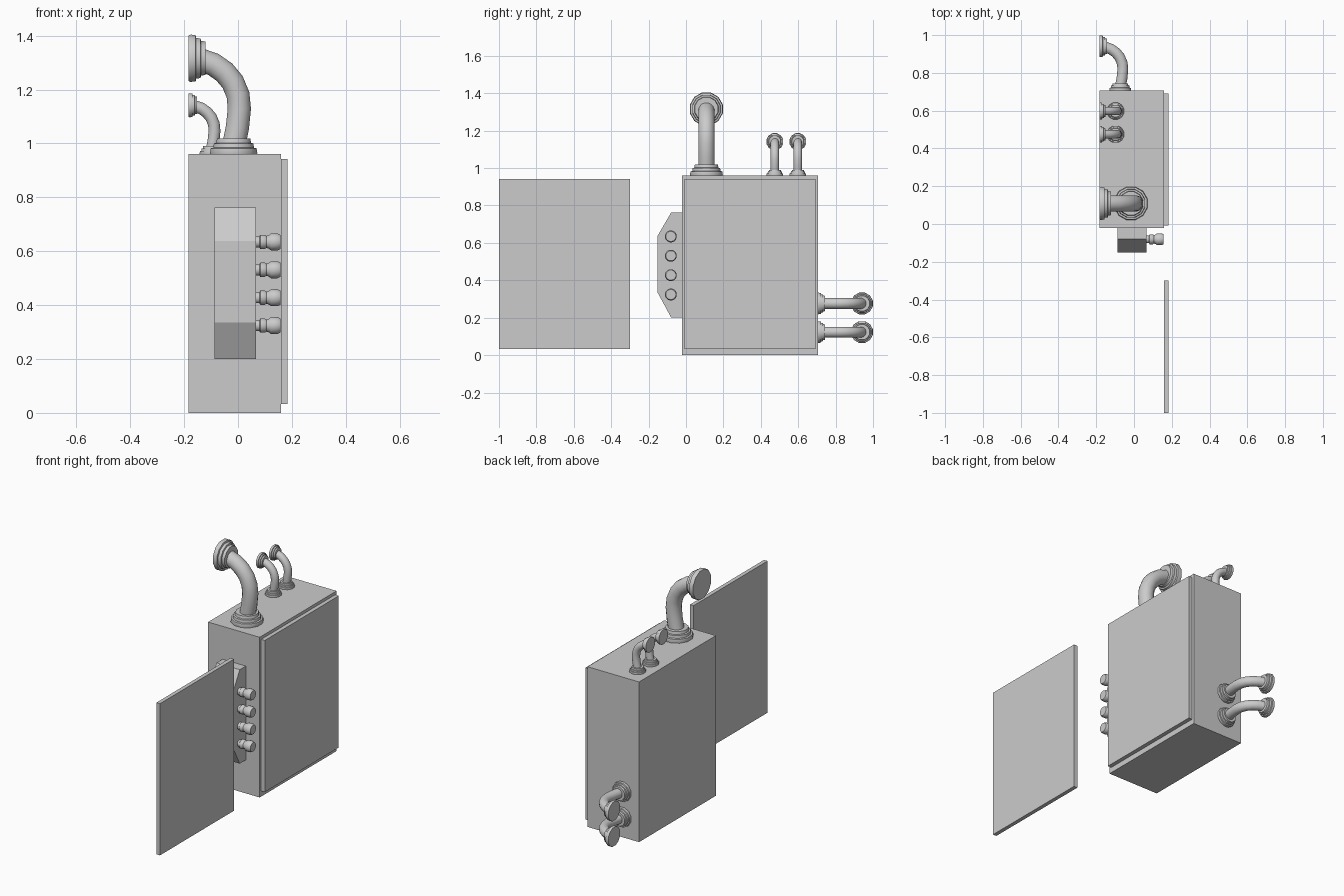
import bpy, bmesh, math
from mathutils import Vector, Matrix

if "Cube" in bpy.data.objects:
    bpy.data.objects.remove(bpy.data.objects["Cube"])


def finish(name, bm, smooth=False):
    bmesh.ops.recalc_face_normals(bm, faces=bm.faces)
    me = bpy.data.meshes.new(name)
    bm.to_mesh(me)
    bm.free()
    ob = bpy.data.objects.new(name, me)
    bpy.context.collection.objects.link(ob)
    if smooth:
        bpy.ops.object.select_all(action='DESELECT')
        ob.select_set(True)
        bpy.context.view_layer.objects.active = ob
        bpy.ops.object.shade_smooth_by_angle(angle=math.radians(35))
    return ob


def box(name, lo, hi):
    bm = bmesh.new()
    bmesh.ops.create_cube(bm, size=1)
    for v in bm.verts:
        v.co = Vector([a + (b - a) * (c + 0.5) for a, b, c in zip(lo, hi, v.co)])
    return finish(name, bm)


def sweep(bm, stations, mat, n):
    """Capped tube through (centre, direction, radius) stations lying in the local xz plane."""
    rings = []
    for c, d, r in stations:
        d = Vector(d).normalized()
        v = Vector((0, 1, 0))
        u = d.cross(v)
        angles = [2 * math.pi * (i + 0.5) / n for i in range(n)]
        rings.append([bm.verts.new(mat @ (Vector(c) + r * (math.cos(a) * u + math.sin(a) * v)))
                      for a in angles])
    for p, q in zip(rings, rings[1:]):
        for i in range(n):
            j = (i + 1) % n
            bm.faces.new((p[i], p[j], q[j], q[i]))
    bm.faces.new(rings[0])
    bm.faces.new(rings[-1])


def lathe(bm, profile, start, axis, mat, n):
    a = Vector(axis)
    sweep(bm, [(Vector(start) + a * h, a, r) for h, r in profile], mat, n)


FLANGE = [(0, .088), (.008, .091), (.026, .088), (.028, .078), (.044, .076),
          (.046, .067), (.062, .064)]
BEND = [(0, .03), (.014, .10), (.021, .17), (.016, .22), (-.004, .268),
        (-.035, .305), (-.075, .333), (-.13, .352)]


def elbow(name, origin, scale, rot=0):
    mat = (Matrix.Translation(origin) @ Matrix.Rotation(math.radians(rot), 4, 'X')
           @ Matrix.Scale(scale, 4))
    bm = bmesh.new()
    # bent pipe
    pts = [Vector((x, 0, z)) for x, z in BEND]
    last = len(pts) - 1
    sweep(bm, [(p, pts[min(i + 1, last)] - pts[max(i - 1, 0)], .044)
               for i, p in enumerate(pts)], mat, 16)
    # stepped flanges at both ends
    lathe(bm, FLANGE, (0, 0, -.004), (0, 0, 1), mat, 12)
    lathe(bm, FLANGE, (-.167, 0, .356), (1, 0, 0), mat, 12)
    finish(name, bm, True)


# cabinet with its fitted side panel and the detached panel in front
box("cabinet", (-.183, -.022, 0), (.159, .706, .96))
box("side_panel", (.155, -.008, .033), (.183, .692, .942))
box("loose_panel", (.159, -1, .033), (.183, -.30, .942))

# chamfered control housing on the front
profile = [(-.02, .763), (-.079, .763), (-.152, .638), (-.152, .335), (-.079, .2), (-.02, .2)]
bm = bmesh.new()
face = bm.faces.new([bm.verts.new((-.087, y, z)) for y, z in profile])
ext = bmesh.ops.extrude_face_region(bm, geom=[face])
bmesh.ops.translate(bm, vec=(.154, 0, 0),
                    verts=[v for v in ext['geom'] if isinstance(v, bmesh.types.BMVert)])
# extrusion keeps the source face as the far cap
finish("control_housing", bm)

# connectors on the side of the housing
CONNECTOR = [(0, .021), (.014, .021), (.018, .027), (.034, .027), (.040, .023),
             (.048, .025), (.058, .032), (.082, .032), (.092, .027)]
for i in range(4):
    bm = bmesh.new()
    lathe(bm, CONNECTOR, (.065, -.081, .324 + i * .1035), (1, 0, 0), Matrix(), 16)
    finish(f"connector_{i + 1}", bm, True)

# elbow pipes: one large and two small on top, two medium on the back
for name, s, y, z, rot in (("large_top_pipe", 1, .109, .96, 0),
                           ("small_top_pipe_1", .51, .475, .96, 0),
                           ("small_top_pipe_2", .51, .598, .96, 0),
                           ("back_pipe_lower", .66, .706, .123, -90),
                           ("back_pipe_upper", .66, .706, .276, -90)):
    elbow(name, (-.183 + .167 * s, y, z), s, rot)
